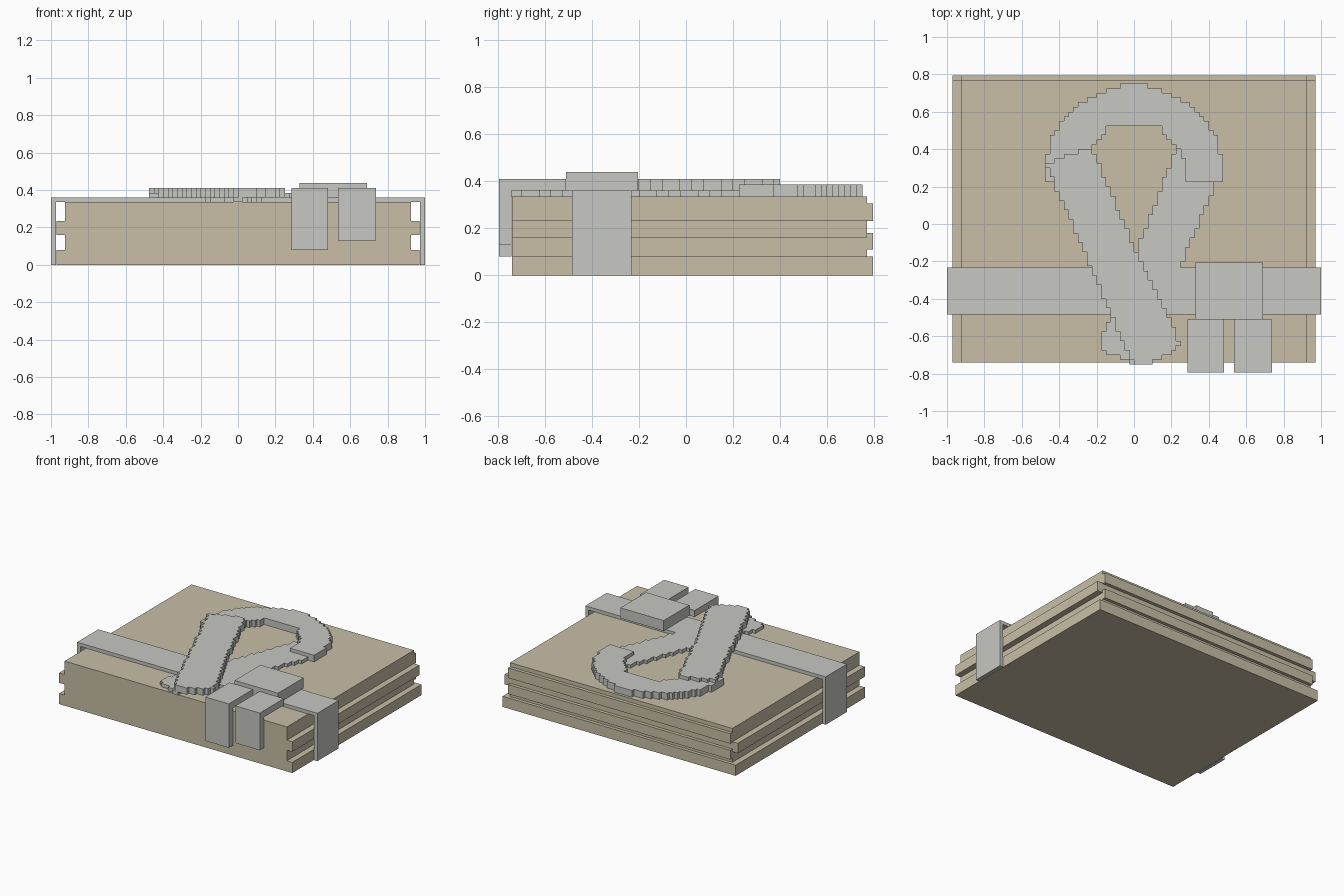
import bpy
import bmesh
import math
from mathutils import Vector

default = bpy.data.objects.get("Cube")
if default:
    bpy.data.objects.remove(default, do_unlink=True)


def material(name, rgb):
    mat = bpy.data.materials.new(name)
    mat.use_nodes = True
    mat.diffuse_color = (*rgb, 1)
    mat.node_tree.nodes["Principled BSDF"].inputs["Base Color"].default_value = (*rgb, 1)
    return mat


TAN = material("tan paper", (0.58, 0.52, 0.39))
GREY = material("pale grey ribbon", (0.57, 0.58, 0.54))


def finish(name, bm, mat):
    bmesh.ops.recalc_face_normals(bm, faces=bm.faces)
    mesh = bpy.data.meshes.new(name)
    bm.to_mesh(mesh)
    bm.free()
    mesh.materials.append(mat)
    obj = bpy.data.objects.new(name, mesh)
    bpy.context.collection.objects.link(obj)
    return obj


def box(name, xs, ys, zs, mat):
    bm = bmesh.new()
    bmesh.ops.create_cube(bm, size=1)
    for v in bm.verts:
        v.co = Vector([(r[0] + r[1]) / 2 + c * (r[1] - r[0])
                       for c, r in zip(v.co, (xs, ys, zs))])
    return finish(name, bm, mat)


def inside(x, y, outline):
    hit = False
    for (ax, ay), (bx, by) in zip(outline, outline[1:] + outline[:1]):
        if (ay > y) != (by > y) and x < ax + (y - ay) * (bx - ax) / (by - ay):
            hit = not hit
    return hit


def stepped_plate(name, outline, zs, mat, step=0.025):
    """Fill an outline with square cells and thicken it, leaving a stepped rim."""
    bm = bmesh.new()
    count = math.ceil(1 / step)
    for i in range(-count, count):
        for j in range(-count, count):
            x, y = i * step, j * step
            if inside(x + step / 2, y + step / 2, outline):
                bm.faces.new([bm.verts.new((x + a * step, y + b * step, zs[0]))
                              for a, b in ((0, 0), (1, 0), (1, 1), (0, 1))])
    bmesh.ops.remove_doubles(bm, verts=bm.verts, dist=step / 10)
    top = bmesh.ops.extrude_face_region(bm, geom=bm.faces[:], use_keep_orig=True)
    moved = [g for g in top["geom"] if isinstance(g, bmesh.types.BMVert)]
    bmesh.ops.translate(bm, verts=moved, vec=(0, 0, zs[1] - zs[0]))
    bmesh.ops.recalc_face_normals(bm, faces=bm.faces)
    bmesh.ops.dissolve_limit(bm, angle_limit=0.02, verts=bm.verts, edges=bm.edges)
    return finish(name, bm, mat)


# Stacked body: core, wide base, side ledges and back ledges
front, back, top = -0.74, 0.77, 0.335
box("body_core", (-0.925, 0.925), (front, back), (0.08, top), TAN)
box("body_base", (-0.97, 0.97), (front, 0.795), (0, 0.08), TAN)
for side, a, b in (("right", -0.97, -0.925), ("left", 0.925, 0.97)):
    box(side + "_ledge", (a, b), (front, back), (0.16, 0.235), TAN)
for name, zs in (("lower", (0.11, 0.18)), ("upper", (0.23, 0.305))):
    box(name + "_back_ledge", (-0.925, 0.925), (back, 0.795), zs, TAN)

# Band across the top and down both sides
band_y = (-0.485, -0.232)
box("band_top", (-1, 1), band_y, (top, 0.36), GREY)
for side, a, b in (("right", -1, -0.972), ("left", 0.972, 1)):
    box("band_" + side, (a, b), band_y, (0, top), GREY)

# Ribbon loop: arch, lower strand and upper crossing strand
outer = [(0.485, 0.235), (0.48, 0.33), (0.43, 0.49), (0.31, 0.63), (0.14, 0.72), (0.02, 0.75)]
inner = [(0.13, 0.525), (0.22, 0.42), (0.28, 0.32), (0.28, 0.235)]


def flip(points):
    return [(-x, y) for x, y in reversed(points)]


stepped_plate("ribbon_arch", outer + flip(outer) + flip(inner) + inner, (top, 0.385), GREY)
stepped_plate("ribbon_lower_strand",
              [(0.23, 0.41), (0.45, 0.25), (0.25, -0.22), (0.01, -0.75), (-0.06, -0.72),
               (-0.18, -0.67), (-0.18, -0.6), (-0.11, -0.47), (0.01, -0.15)],
              (top, 0.36), GREY)
stepped_plate("ribbon_upper_strand",
              [(-0.47, 0.32), (-0.38, 0.36), (-0.23, 0.41), (0.01, -0.14), (0.25, -0.64),
               (0.16, -0.71), (0.07, -0.76), (0.0, -0.76), (-0.03, -0.7)],
              (0.36, 0.41), GREY)

# Knot with two tails folded over the front edge
box("knot", (0.33, 0.69), (-0.51, -0.205), (0.36, 0.438), GREY)
for name, xs, low in (("inner", (0.285, 0.48), 0.08), ("outer", (0.535, 0.738), 0.13)):
    box(name + "_tail_top", xs, (-0.795, -0.51), (0.36, 0.41), GREY)
    box(name + "_tail_drop", xs, (-0.795, -0.742), (low, 0.36), GREY)
